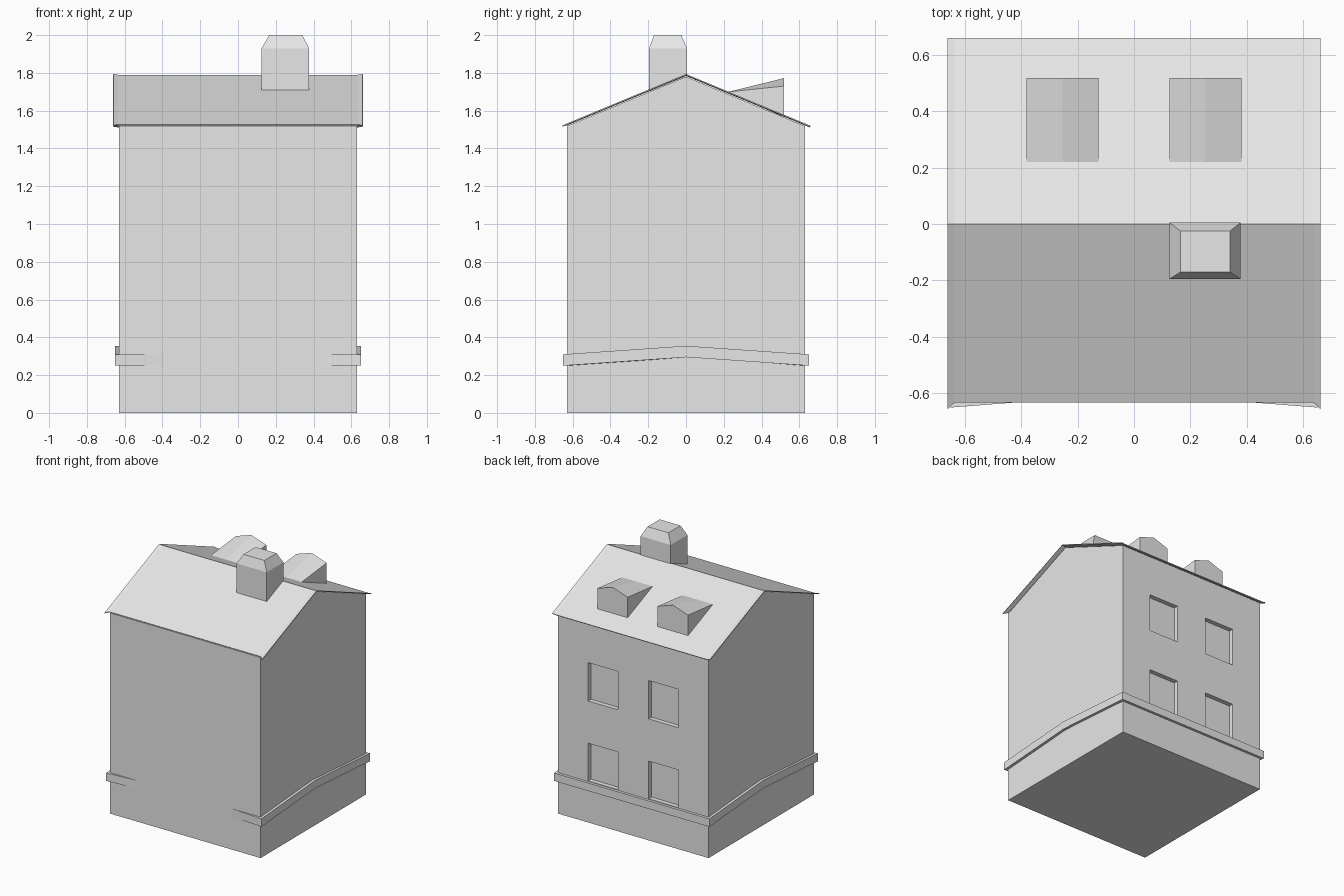
import bpy, bmesh
from mathutils import Vector

cube = bpy.data.objects.get("Cube")
if cube:
    bpy.data.objects.remove(cube, do_unlink=True)

plaster = bpy.data.materials.new("pale_grey")
plaster.use_nodes = True
GREY = (0.8, 0.8, 0.8, 1)
plaster.diffuse_color = GREY
plaster.node_tree.nodes["Principled BSDF"].inputs["Base Color"].default_value = GREY

HALF = 0.63      # half width of the walls
SLOPE = 0.415    # roof pitch
RIDGE = 1.79


def roof_z(y):
    return RIDGE - SLOPE * abs(y)


def finish(name, bm):
    bmesh.ops.recalc_face_normals(bm, faces=bm.faces)
    mesh = bpy.data.meshes.new(name)
    bm.to_mesh(mesh)
    bm.free()
    mesh.materials.append(plaster)
    obj = bpy.data.objects.new(name, mesh)
    bpy.context.collection.objects.link(obj)
    return obj


def bridge(bm, a, b, closed=True):
    """Join two rows of vertices with quads."""
    n = len(a)
    for i in range(n if closed else n - 1):
        j = (i + 1) % n
        bm.faces.new((a[i], a[j], b[j], b[i]))


def loft(name, rings):
    """Closed solid through a list of point rings."""
    bm = bmesh.new()
    rows = [[bm.verts.new(p) for p in ring] for ring in rings]
    for a, b in zip(rows, rows[1:]):
        bridge(bm, a, b)
    bm.faces.new(rows[0])
    bm.faces.new(rows[-1])
    return finish(name, bm)


def rect(x0, x1, y0, y1, z):
    return [(x0, y0, z), (x1, y0, z), (x1, y1, z), (x0, y1, z)]


# House walls: gabled prism, open at the back
bm = bmesh.new()
eave = roof_z(HALF) - 0.01
profile = [(HALF, 0), (-HALF, 0), (-HALF, eave), (0, RIDGE - 0.01), (HALF, eave)]
ends = [[bm.verts.new((x, y, z)) for y, z in profile] for x in (-HALF, HALF)]
bridge(bm, *ends, closed=False)
for end in ends:
    bm.faces.new(end)

# Back wall: grid of panels, with the window panels inset and pushed in
xs = [-HALF, -0.38, -0.128, 0.128, 0.38, HALF]
zs = [0, 0.315, 0.6, 0.92, 1.21, eave]
grid = [[bm.verts.new((x, HALF, z)) for x in xs] for z in zs]
windows = []
for r in range(len(zs) - 1):
    for c in range(len(xs) - 1):
        face = bm.faces.new((grid[r][c + 1], grid[r][c],
                             grid[r + 1][c], grid[r + 1][c + 1]))
        if r % 2 and c % 2:
            windows.append(face)
bmesh.ops.inset_individual(bm, faces=windows, thickness=0.03, use_even_offset=True)
panes = {v for f in windows for v in f.verts}
bmesh.ops.translate(bm, verts=list(panes), vec=Vector((0, -0.035, 0)))
bmesh.ops.remove_doubles(bm, verts=bm.verts, dist=0.0001)
finish("house_walls", bm)

# Roof: thin sheet with slightly lifted gable ends and flared front corners
bm = bmesh.new()
columns = []
for x, front, lift in ((-0.66, -0.655, 0.004), (-0.635, -0.632, 0),
                       (0.635, -0.632, 0), (0.66, -0.655, 0.004)):
    columns.append([bm.verts.new((x, y, roof_z(y) + lift)) for y in (front, 0, 0.658)])
for a, b in zip(columns, columns[1:]):
    bridge(bm, a, b, closed=False)
roof = finish("roof", bm)
if roof.data.polygons[0].normal.z < 0:
    roof.data.flip_normals()
thick = roof.modifiers.new("thickness", "SOLIDIFY")
thick.thickness = 0.006
thick.offset = -1

# Band course: rises to the middle of each side, sinks into the front wall
half_path = [(0.3, -0.623), (0.65, -0.65), (0.65, 0), (0.65, 0.65)]
path = half_path + [(-x, y) for x, y in reversed(half_path)]
sections = []
for x, y in path:
    rise = 0.045 if y == 0 else 0
    sections.append([(x * s, y * s, z + rise)
                     for s, z in ((1, 0.25), (1, 0.31), (0.9, 0.31), (0.9, 0.25))])
loft("band_course", sections)

# Chimney with a tapered cap
loft("chimney", [rect(0.125, 0.377, -0.195, 0.005, 1.705),
                 rect(0.125, 0.377, -0.195, 0.005, 1.93),
                 rect(0.165, 0.34, -0.17, -0.025, 2.0)])

# Dormers: gabled wedges growing out of the back slope
for name, cx in (("right_dormer", -0.253), ("left_dormer", 0.253)):
    x0, x1, y0, y1 = cx - 0.127, cx + 0.127, 0.22, 0.518
    bm = bmesh.new()
    wall = [bm.verts.new((x, y1, z)) for x, z in
            ((x0, 1.565), (x0, 1.73), (cx, 1.772), (x1, 1.73), (x1, 1.565))]
    root = [bm.verts.new((x, y0, roof_z(y0))) for x in (x0, cx, x1)]
    bm.faces.new(wall)
    bm.faces.new((wall[0], wall[1], root[0]))
    bm.faces.new((wall[1], wall[2], root[1], root[0]))
    bm.faces.new((wall[2], wall[3], root[2], root[1]))
    bm.faces.new((wall[3], wall[4], root[2]))
    bm.faces.new((wall[4], wall[0], root[0], root[1], root[2]))
    finish(name, bm)
